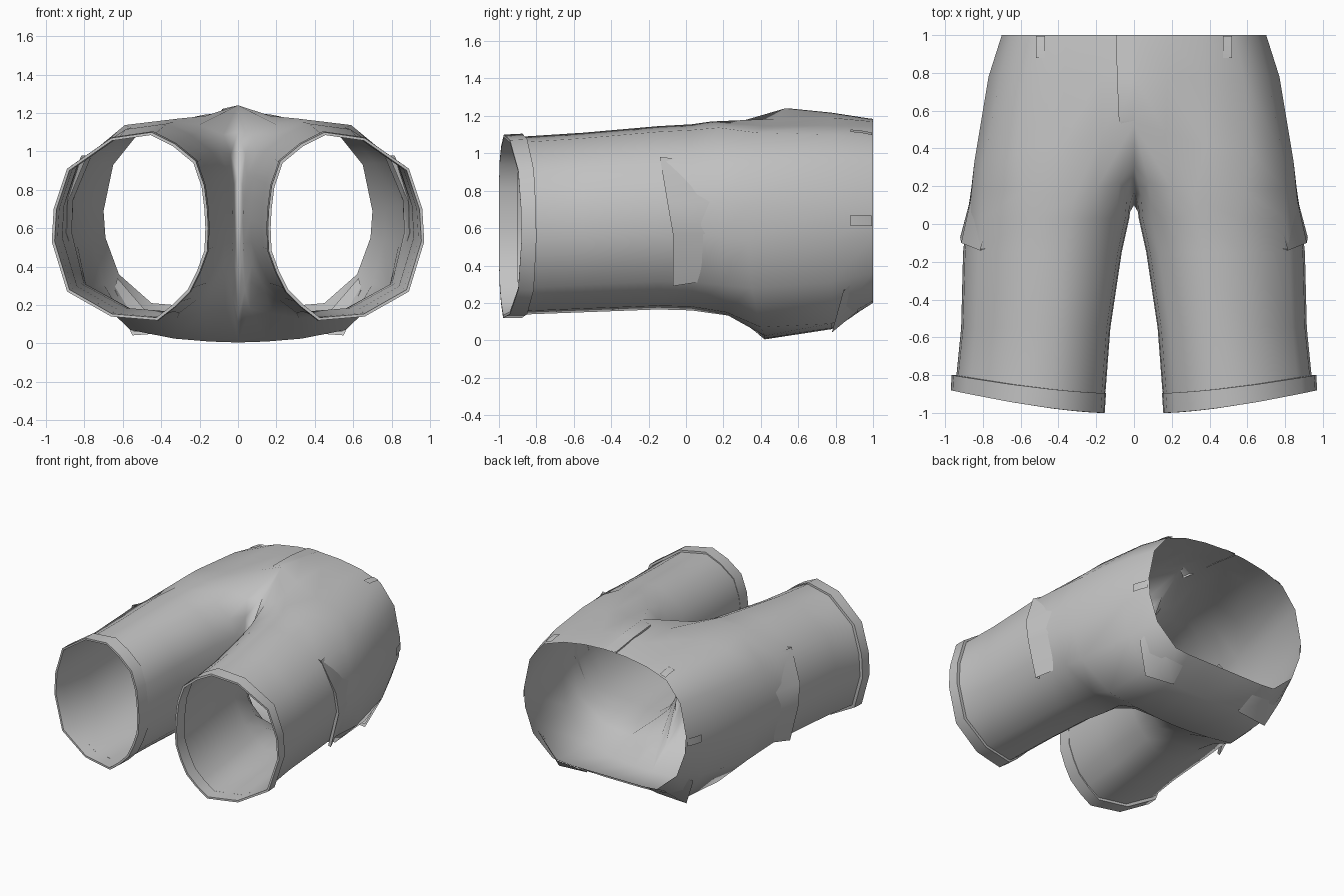
import bpy, math

if "Cube" in bpy.data.objects:
    bpy.data.objects.remove(bpy.data.objects["Cube"])

cloth = bpy.data.materials.new("grey_cloth")
cloth.diffuse_color = (0.55, 0.55, 0.55, 1)
cloth.use_nodes = True
cloth.node_tree.nodes["Principled BSDF"].inputs["Base Color"].default_value = cloth.diffuse_color


def make(name, verts, faces, mirror=True, angle=60):
    me = bpy.data.meshes.new(name)
    me.from_pydata(verts, [], faces)
    me.materials.append(cloth)
    ob = bpy.data.objects.new(name, me)
    bpy.context.collection.objects.link(ob)
    bpy.ops.object.select_all(action='DESELECT')
    ob.select_set(True)
    bpy.context.view_layer.objects.active = ob
    bpy.ops.object.mode_set(mode='EDIT')
    bpy.ops.mesh.select_all(action='SELECT')
    bpy.ops.mesh.remove_doubles(threshold=0.0005)
    bpy.ops.mesh.normals_make_consistent(inside=False)
    bpy.ops.object.mode_set(mode='OBJECT')
    if mirror:
        m = ob.modifiers.new("mirror", 'MIRROR')
        m.use_axis[0] = True
        m.merge_threshold = 0.002
        bpy.ops.object.modifier_apply(modifier="mirror")
    bpy.ops.object.shade_smooth_by_angle(angle=math.radians(angle))
    return ob


def loft(rings, closed):
    """Vertices and faces joining consecutive rings of equal length."""
    n = len(rings[0])
    verts = [p for r in rings for p in r]
    faces = []
    for i in range(len(rings) - 1):
        for j in range(n if closed else n - 1):
            k = (j + 1) % n
            faces.append((i * n + j, i * n + k, (i + 1) * n + k, (i + 1) * n + j))
    return verts, faces


# Leg outline (x, z): outside, over the top, down the inside, along the bottom
OUT = [(.97, .53), (.96, .70), (.89, .91), (.66, 1.07), (.45, 1.10), (.33, 1.04),
       (.22, .95), (.175, .82), (.16, .70), (.155, .60), (.16, .48), (.20, .37),
       (.25, .27), (.33, .19), (.42, .12), (.66, .14), (.89, .27)]


def leg_ring(x0, x1, z0, z1, y, skew=0.0):
    """Outline fitted to a box; skew pulls the outer side back in y."""
    ring = []
    for x, z in OUT:
        u, v = (x - .155) / .815, (z - .12) / .98
        ring.append((x0 + u * (x1 - x0), y + skew * u ** 1.5, z0 + v * (z1 - z0)))
    return ring


def lerp(a, b, t):
    return [tuple(p + (q - p) * t for p, q in zip(u, v)) for u, v in zip(a, b)]


# Ring where the leg meets the pelvis; points 6 to 12 lie on the centre seam
CROTCH = [(.84, .33, .53), (.845, .33, .72), (.79, .35, .94), (.62, .38, 1.11),
          (.38, .42, 1.145), (.17, .48, 1.185), (0, .53, 1.24), (0, .31, 1.10),
          (0, .17, .88), (0, .10, .62), (0, .14, .35), (0, .26, .14), (0, .42, .005),
          (.15, .42, .01), (.33, .42, .025), (.56, .40, .07), (.78, .35, .28)]

base = leg_ring(.025, .885, .16, 1.155, .03)
fold = lerp(base, CROTCH, .5)
# Raised fold over each thigh, hollow under the seat, rounded crotch
PUSH = {3: (0, -.03, .02), 4: (-.04, -.09, .02), 5: (.01, -.07, 0), 6: (.03, -.06, -.035),
        7: (.015, -.02, 0), 8: (.008, 0, 0), 9: (.008, 0, 0), 10: (.008, 0, 0),
        12: (0, 0, .02), 13: (0, 0, .035), 14: (0, 0, .04), 15: (0, 0, .025)}
for i, d in PUSH.items():
    fold[i] = tuple(a + b for a, b in zip(fold[i], d))

leg = [leg_ring(.17, .955, .135, 1.085, -.995, .115),
       leg_ring(.15, .94, .138, 1.09, -.88, .08),
       leg_ring(.125, .915, .15, 1.11, -.55),
       leg_ring(.065, .905, .165, 1.145, -.15),
       base, fold, CROTCH]

# Pelvis half rings, from back seam round the side to front seam
HIP = [(0, .06), (.15, .06), (.33, .065), (.55, .09), (.70, .31), (.76, .53),
       (.77, .70), (.71, .94), (.58, 1.10), (.37, 1.15), (.18, 1.19), (0, 1.215)]
WAIST = [(0, .20), (.15, .20), (.33, .20), (.45, .21), (.62, .36), (.69, .55),
         (.70, .69), (.65, .93), (.53, 1.08), (.36, 1.14), (.18, 1.17), (0, 1.18)]
hip = [(x, .78, z) for x, z in HIP]
waist = [(x, 1.0, z) for x, z in WAIST]
pelvis = [CROTCH[12:] + CROTCH[:7], hip, waist]

# Legs and pelvis, welded into one shell
v, f = loft(leg, True)
v2, f2 = loft(pelvis, False)
off = len(v)
make("shorts_body", v + v2, f + [tuple(i + off for i in q) for q in f2], angle=150)

# Turned-up cuffs
cuff = [leg_ring(.15, .942, .138, 1.092, -.895, .095),
        leg_ring(.148, .965, .12, 1.105, -.895, .095),
        leg_ring(.155, .97, .12, 1.10, -1.0, .12),
        leg_ring(.17, .955, .135, 1.085, -1.0, .12),
        leg_ring(.17, .955, .135, 1.085, -.90, .10)]
make("cuff", *loft(cuff, True), angle=60)

# Side pocket flaps, standing off along the front edge and sinking in behind
lip = [(.815, -.14, .98), (.915, -.10, .74), (.92, -.07, .57), (.85, -.07, .29)]
back = [(.768, .02, .965), (.862, .14, .74), (.864, .14, .57), (.80, .06, .31)]
under = [(x - .03, y + .01, z) for x, y, z in lip]
make("side_pocket_flap", *loft([under, lip, back], False), angle=50)

# Back pocket flaps
lip = [(.30, .79, .06), (.55, .78, .042), (.65, .84, .26)]
back = [(.32, .92, .148), (.47, .92, .158), (.628, .92, .34)]
under = [(x * .985, y + .01, z + .02) for x, y, z in lip]
make("back_pocket_flap", *loft([under, lip, back], False), angle=50)

# Belt loops at the front and sides of the waist
front = [[(x, y, z + dz) for x, z in ((.47, 1.105), (.52, 1.092))]
         for y, dz in ((.88, .022), (.93, .018), (.995, .006))]
make("front_belt_loop", *loft(front, False), angle=50)
side = [[(x, y, z) for z in (.61, .67)] for x, y in ((.748, .88), (.735, .93), (.708, .995))]
make("side_belt_loop", *loft(side, False), angle=50)

# Fly flap on the front
edge = [(-.04, .49, 1.200), (-.08, .55, 1.222), (-.09, .78, 1.211), (-.095, 1.0, 1.184)]
mid = [(0, .51, 1.221), (0, .55, 1.240), (0, .78, 1.217), (0, 1.0, 1.183)]
under = [(x, y, z - .015) for x, y, z in edge]
make("fly_flap", *loft([under, edge, mid], False), mirror=False, angle=50)
